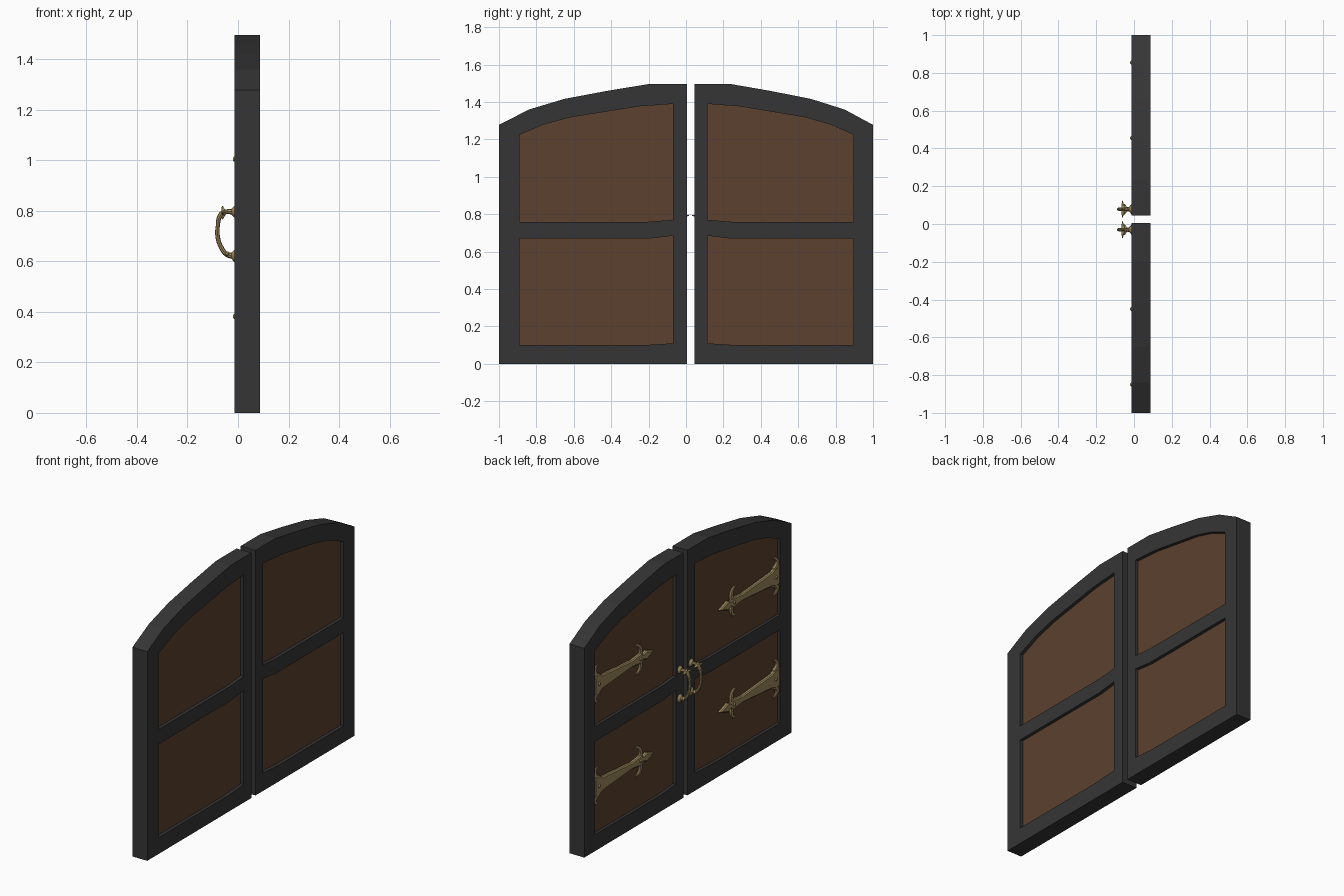
import bpy
import bmesh
from mathutils import Matrix, Vector

if "Cube" in bpy.data.objects:
    bpy.data.objects.remove(bpy.data.objects["Cube"], do_unlink=True)


def material(name, rgb):
    mat = bpy.data.materials.new(name)
    mat.use_nodes = True
    mat.diffuse_color = (*rgb, 1)
    mat.node_tree.nodes["Principled BSDF"].inputs["Base Color"].default_value = (*rgb, 1)
    return mat


IRON = material("dark_frame", (0.036, 0.036, 0.036))
WOOD = material("brown_wood", (0.107, 0.052, 0.028))
BRASS = material("brass", (0.34, 0.25, 0.11))


def finish(name, mesh, mat, smooth=False):
    mesh.materials.clear()
    mesh.materials.append(mat)
    for p in mesh.polygons:
        p.use_smooth = smooth
        p.material_index = 0
    if smooth:
        mesh.set_sharp_from_angle(angle=0.7)
    mesh.name = name
    obj = bpy.data.objects.new(name, mesh)
    bpy.context.collection.objects.link(obj)
    return obj


def curve_mesh(curve):
    """Turn a curve datablock into a mesh."""
    tmp = bpy.data.objects.new("tmp", curve)
    bpy.context.collection.objects.link(tmp)
    graph = bpy.context.evaluated_depsgraph_get()
    mesh = bpy.data.meshes.new_from_object(tmp.evaluated_get(graph))
    bpy.data.objects.remove(tmp, do_unlink=True)
    bpy.data.curves.remove(curve)
    return mesh


# local x -> y, local y -> z, local z -> x
TO_YZ = Matrix(((0, 0, 1, 0), (1, 0, 0, 0), (0, 1, 0, 0), (0, 0, 0, 1)))


def slab(name, loops, x0, x1, mat, bevel=0.0):
    """Flat (y, z) outline with holes, given thickness from x0 to x1."""
    cu = bpy.data.curves.new(name, "CURVE")
    cu.dimensions = "2D"
    cu.fill_mode = "BOTH"
    cu.extrude = (x1 - x0) / 2 - bevel
    cu.bevel_depth = bevel
    cu.bevel_resolution = 0
    cu.offset = -bevel
    for loop in loops:
        sp = cu.splines.new("POLY")
        sp.points.add(len(loop) - 1)
        for pt, (a, b) in zip(sp.points, loop):
            pt.co = (a, b, 0, 1)
        sp.use_cyclic_u = True
    mesh = curve_mesh(cu)
    mesh.transform(Matrix.Translation(((x0 + x1) / 2, 0, 0)) @ TO_YZ)
    bm = bmesh.new()
    bm.from_mesh(mesh)
    bmesh.ops.remove_doubles(bm, verts=bm.verts, dist=0.0002)
    bmesh.ops.recalc_face_normals(bm, faces=bm.faces)
    bm.to_mesh(mesh)
    bm.free()
    return finish(name, mesh, mat)


def tube(name, pts, radii, mat, squash=1.0):
    """Smooth tapered bar through 3D points; squash flattens it along x."""
    cu = bpy.data.curves.new(name, "CURVE")
    cu.dimensions = "3D"
    cu.bevel_depth = 1.0
    cu.bevel_resolution = 2
    cu.use_fill_caps = True
    sp = cu.splines.new("BEZIER")
    sp.resolution_u = 5
    sp.bezier_points.add(len(pts) - 1)
    for bp, co, r in zip(sp.bezier_points, pts, radii):
        bp.co = co
        bp.radius = r
        bp.handle_left_type = bp.handle_right_type = "AUTO"
    mesh = curve_mesh(cu)
    x = pts[0][0]
    mesh.transform(Matrix.Translation((x, 0, 0)) @ Matrix.Diagonal((squash, 1, 1, 1))
                   @ Matrix.Translation((-x, 0, 0)))
    return finish(name, mesh, mat, True)


def cone(name, base, tip, r0, r1, mat):
    base, tip = Vector(base), Vector(tip)
    axis = tip - base
    bm = bmesh.new()
    bmesh.ops.create_cone(bm, cap_ends=True, segments=12, radius1=r0, radius2=r1,
                          depth=axis.length)
    bm.transform(Matrix.Translation((base + tip) / 2)
                 @ axis.to_track_quat("Z", "Y").to_matrix().to_4x4())
    mesh = bpy.data.meshes.new(name)
    bm.to_mesh(mesh)
    bm.free()
    return finish(name, mesh, mat, True)


# Leaf outlines in (y, z)
OUTER = [(-1, 0), (0.005, 0), (0.005, 1.497), (-0.195, 1.497), (-0.42, 1.46),
         (-0.65, 1.417), (-0.84, 1.36), (-1, 1.278)]
UPPER = [(-0.89, 0.76), (-0.2, 0.76), (-0.07, 0.77), (-0.07, 1.39), (-0.25, 1.377),
         (-0.62, 1.318), (-0.76, 1.28), (-0.89, 1.225)]
LOWER = [(-0.89, 0.1), (-0.23, 0.1), (-0.07, 0.11), (-0.07, 0.685), (-0.2, 0.67),
         (-0.89, 0.67)]
PANEL = [(-0.95, 0.05), (-0.03, 0.05), (-0.03, 1.44), (-0.2, 1.44), (-0.65, 1.36),
         (-0.95, 1.24)]

# Hinge half outline: distance from the stile, half height
STRAP = [(0, 0.055), (0.04, 0.058), (0.075, 0.042), (0.36, 0.02), (0.41, 0.026),
         (0.45, 0.032), (0.47, 0.016), (0.5, 0.027), (0.575, 0)]


def hinge(name, y0, d, z0):
    half = [(y0 + d * u, v) for u, v in STRAP]
    loop = [(y, z0 + v) for y, v in half] + [(y, z0 - v) for y, v in half[-2::-1]]
    slab(name + "_strap", [loop], -0.014, 0.01, BRASS, 0.006)
    for s, end in ((1, "top"), (-1, "bottom")):
        hook = [(0.045, 0.045), (0.015, 0.07), (0.02, 0.1), (0.05, 0.113)]
        curl = [(0.45, 0.012), (0.455, 0.05), (0.435, 0.08), (0.4, 0.086)]
        for part, path, radii in (("scroll", hook, (0.018, 0.016, 0.011, 0.003)),
                                  ("leaf", curl, (0.016, 0.014, 0.01, 0.002))):
            tube(f"{name}_{end}_{part}", [(0, y0 + d * u, z0 + s * v) for u, v in path],
                 radii, BRASS, 0.8)
    # Rivets
    for u in (0.04, 0.44):
        cone(name + "_rivet", (-0.01, y0 + d * u, z0), (-0.02, y0 + d * u, z0),
             0.014, 0.006, BRASS)


def handle(name, y):
    # Curved grip between the two mounts
    grip = [(-0.015, 0.795), (-0.045, 0.797), (-0.068, 0.785), (-0.08, 0.74),
            (-0.08, 0.695), (-0.066, 0.655), (-0.045, 0.628), (-0.015, 0.622)]
    tube(name + "_grip", [(x, y, z) for x, z in grip],
         (0.012, 0.009, 0.01, 0.008, 0.009, 0.009, 0.01, 0.013), BRASS)
    # Round mounts on the stile
    for z, r in ((0.797, 0.024), (0.622, 0.026)):
        cone(name + "_mount", (-0.013, y, z), (-0.026, y, z), r, 0.012, BRASS)
    # Pointed collar around the upper arm
    for dy, dz in ((0.045, 0), (-0.045, 0), (0, 0.026), (0, -0.026)):
        cone(name + "_collar_point", (-0.056, y, 0.793),
             (-0.062, y + dy, 0.793 + dz), 0.011, 0.002, BRASS)
    # Small leaves beside the lower arm
    for s in (1, -1):
        cone(name + "_lower_leaf", (-0.042, y, 0.63), (-0.05, y + s * 0.028, 0.625),
             0.01, 0.002, BRASS)


def same(y):
    return y


def flipped(y):
    return 0.045 + (0.005 - y) * 0.955 / 1.005


# Two leaves, the second mirrored and slightly narrower
for leaf, place, d in (("front_leaf", same, 1), ("back_leaf", flipped, -1)):
    outer, upper, lower, panel = [[(place(y), z) for y, z in loop]
                                  for loop in (OUTER, UPPER, LOWER, PANEL)]
    slab(leaf + "_frame", [outer, upper, lower], -0.013, 0.087, IRON)
    slab(leaf + "_panel", [panel], 0.005, 0.067, WOOD)
    for z0, level in ((1.005, "upper"), (0.382, "lower")):
        hinge(f"{leaf}_{level}_hinge", place(-0.89), d, z0)
    handle(leaf + "_handle", place(-0.03))
